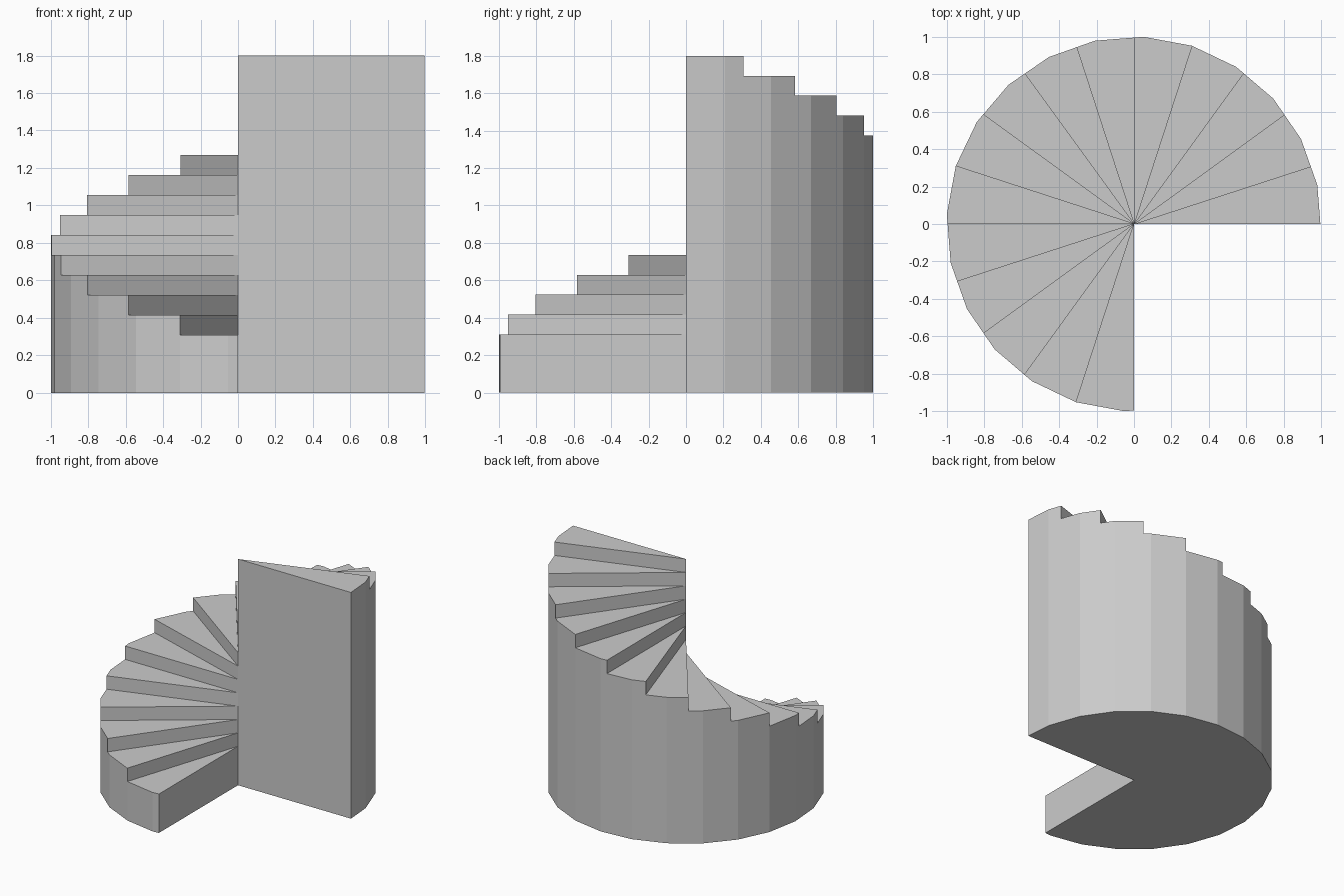
import bpy, bmesh
from math import radians, cos, sin

if "Cube" in bpy.data.objects:
    bpy.data.objects.remove(bpy.data.objects["Cube"])

STEPS, TURN = 15, 18           # number of steps, degrees per step
LOW, HIGH = 0.31, 1.80         # lowest and highest tread
SIDE, OFFSET = 15, 12          # 24-sided outer wall, first corner angle
heights = [LOW + (HIGH - LOW) * i / (STEPS - 1) for i in range(STEPS)]


def rim(angle):
    """Point where a ray meets the 24-sided outline."""
    d = (angle - OFFSET) % SIDE - SIDE / 2
    r = cos(radians(SIDE / 2)) / cos(radians(d))
    return r * cos(radians(angle)), r * sin(radians(angle))


bm = bmesh.new()


def face(points):
    bm.faces.new([bm.verts.new(p) for p in points])


def at(angle, z):
    return (*rim(angle), z)


def axis(z):
    return (0, 0, z)


for i, h in enumerate(heights):
    start = 270 - i * TURN
    end = start - TURN
    corners = [a for a in range(start - 1, end, -1) if (a - OFFSET) % SIDE == 0]
    angles = [start] + corners + [end]
    below = heights[i - 1] if i else 0

    # Tread and underside
    face([axis(h)] + [at(a, h) for a in angles])
    face([axis(0)] + [at(a, 0) for a in angles])

    # Riser
    face([axis(below), at(start, below), at(start, h), axis(h)])

    # Outer wall, sharing the corner of the step below
    for a, b in zip(angles, angles[1:]):
        shared = [at(a, below)] if a == start and i else []
        face([at(b, h), at(b, 0), at(a, 0)] + shared + [at(a, h)])

# Tall end wall
face([at(0, 0), at(0, HIGH)] + [axis(h) for h in reversed(heights)] + [axis(0)])

bmesh.ops.remove_doubles(bm, verts=bm.verts[:], dist=1e-4)
bmesh.ops.recalc_face_normals(bm, faces=bm.faces[:])
mesh = bpy.data.meshes.new("spiral_stairs")
bm.to_mesh(mesh)
bm.free()
stairs = bpy.data.objects.new("spiral_stairs", mesh)
bpy.context.collection.objects.link(stairs)
